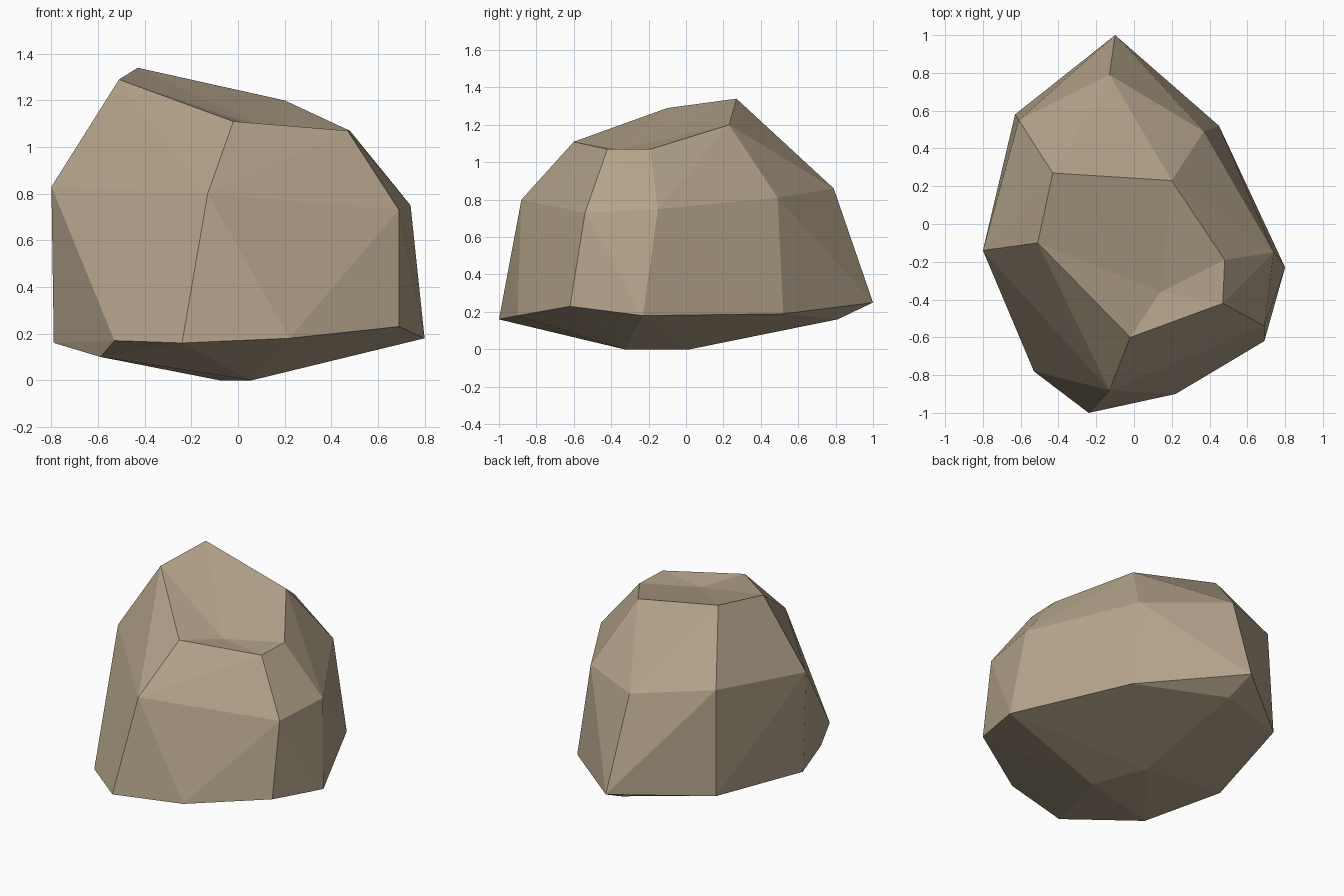
import bpy
import bmesh

# Remove the default cube
default_cube = bpy.data.objects.get("Cube")
if default_cube:
    bpy.data.objects.remove(default_cube, do_unlink=True)


def make_material(name, colour):
    material = bpy.data.materials.new(name)
    material.use_nodes = True
    material.diffuse_color = colour
    shader = material.node_tree.nodes["Principled BSDF"]
    shader.inputs["Base Color"].default_value = colour
    shader.inputs["Roughness"].default_value = 0.9
    return material


# Corners of the boulder, ring by ring from the crown down to the foot
crown = [(-.43, .27, 1.34), (.2, .23, 1.2), (.48, -.19, 1.07),
         (.47, -.42, 1.07), (-.02, -.6, 1.11), (-.51, -.1, 1.29)]
shoulder = [(-.8, -.14, .83), (-.61, .55, .92), (-.13, .79, .86), (.37, .49, .81),
            (.74, -.15, .75), (.69, -.54, .73), (-.13, -.88, .8)]
skirt = [(-.79, -.12, .16), (-.63, .58, .22), (-.1, 1, .25), (.45, .52, .19),
         (.8, -.23, .18), (.69, -.62, .23), (.22, -.9, .18), (-.24, -1, .16),
         (-.53, -.78, .17)]
foot = [(-.59, -.6, .1), (-.08, .81, .16), (-.08, .02, 0), (.06, -.33, 0)]
dent = (.14, -.36, 1.07)

# Chiselled body: the hull around all the corners
bm = bmesh.new()
crown_verts = [bm.verts.new(corner) for corner in crown]
for corner in shoulder + skirt + foot:
    bm.verts.new(corner)
bmesh.ops.convex_hull(bm, input=list(bm.verts))

# Dented crown: swap its flat cap for a fan around a sunken corner
cap = [face for face in bm.faces if all(vert in crown_verts for vert in face.verts)]
bmesh.ops.delete(bm, geom=cap, context="FACES")
centre = bm.verts.new(dent)
for first, second in zip(crown_verts, crown_verts[1:] + crown_verts[:1]):
    bm.faces.new((first, second, centre))
bmesh.ops.recalc_face_normals(bm, faces=list(bm.faces))

# Flat-shaded rock object
mesh = bpy.data.meshes.new("boulder")
bm.to_mesh(mesh)
bm.free()
mesh.materials.append(make_material("sandy brown stone", (.46, .37, .26, 1)))
boulder = bpy.data.objects.new("boulder", mesh)
bpy.context.collection.objects.link(boulder)
